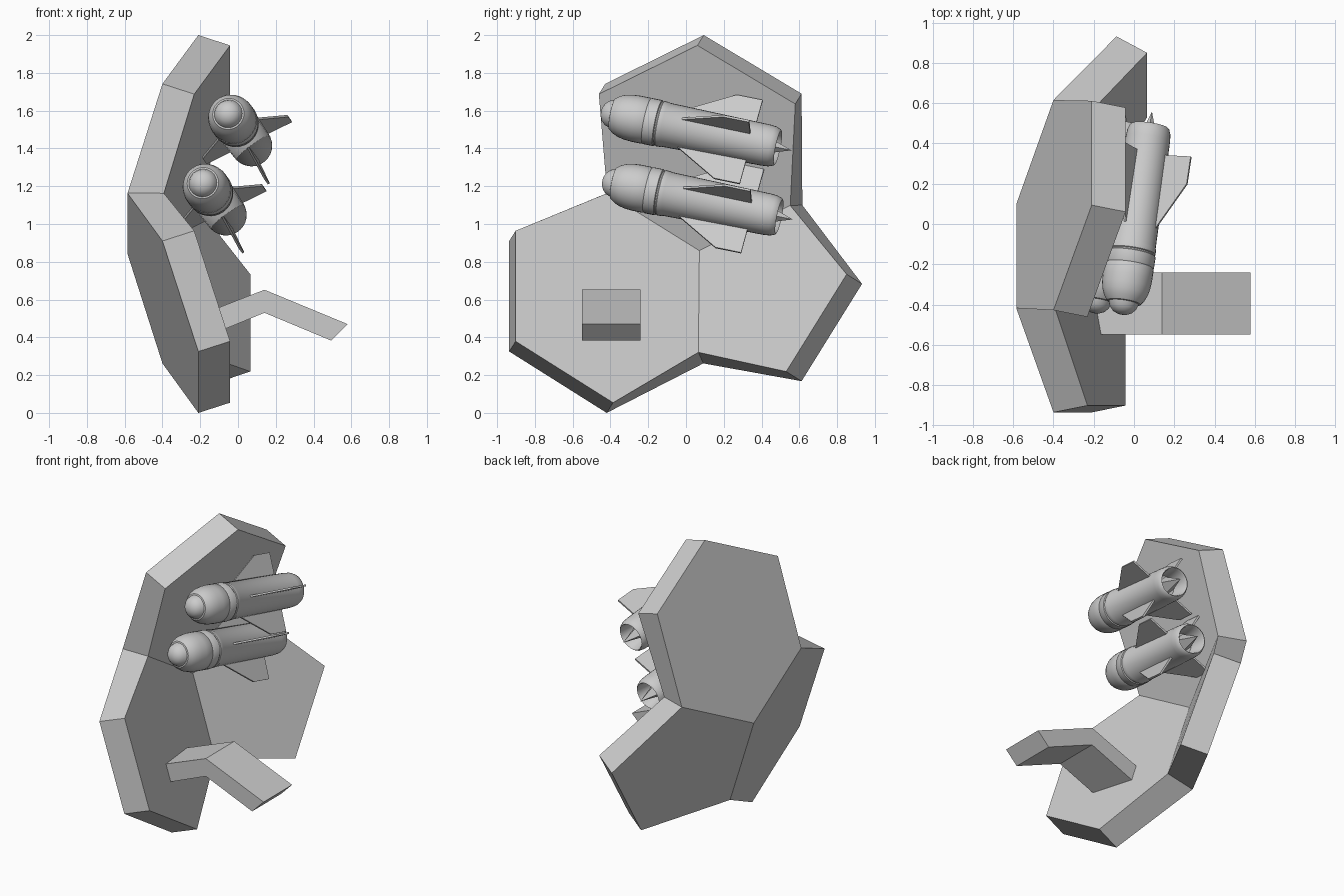
import bpy, bmesh, math
from mathutils import Vector, Matrix

if "Cube" in bpy.data.objects:
    bpy.data.objects.remove(bpy.data.objects["Cube"])


def make(name, verts, faces, smooth=False, matrix=None):
    me = bpy.data.meshes.new(name)
    me.from_pydata([tuple(v) for v in verts], [], faces)
    bm = bmesh.new()
    bm.from_mesh(me)
    bmesh.ops.remove_doubles(bm, verts=bm.verts, dist=1e-5)
    bmesh.ops.recalc_face_normals(bm, faces=bm.faces)
    bm.to_mesh(me)
    bm.free()
    ob = bpy.data.objects.new(name, me)
    bpy.context.collection.objects.link(ob)
    if matrix:
        ob.matrix_world = matrix
    if smooth:
        bpy.ops.object.select_all(action='DESELECT')
        bpy.context.view_layer.objects.active = ob
        ob.select_set(True)
        bpy.ops.object.shade_smooth_by_angle(angle=math.radians(35))
    return ob


def prism(name, outline, axis_fn, lo, hi, matrix=None):
    # extrude a 2D outline between lo and hi
    n = len(outline)
    v = [axis_fn(p, lo) for p in outline] + [axis_fn(p, hi) for p in outline]
    f = [list(range(n)), list(range(n, 2 * n))]
    f += [(i, (i + 1) % n, (i + 1) % n + n, i + n) for i in range(n)]
    return make(name, v, f, matrix=matrix)


# Armour shell: two hexagons and a pentagon sharing one corner, mitred thickness
V = [Vector(p) for p in [
    (-.585, .098, .842), (-.585, -.418, 1.163), (-.40, .616, 1.10), (-.40, .092, .262),
    (-.40, -.428, 1.742), (-.21, .094, 2.0), (-.21, .612, 1.69),
    (-.40, -.936, .91), (-.21, -.936, .325), (-.21, -.42, 0),
    (-.087, .932, .683), (-.087, .612, .168)]]
plates = [(0, 2, 6, 5, 4, 1), (0, 1, 7, 8, 9, 3), (0, 3, 11, 10, 2)]
T = .18
normals = []
for p in plates:
    n = Vector((0, 0, 0))
    for i in range(len(p)):
        n += V[p[i]].cross(V[p[(i + 1) % len(p)]])
    n.normalize()
    normals.append(n if n.x > 0 else -n)
inner = []
for i, v in enumerate(V):
    ns = [n for n, p in zip(normals, plates) if i in p]
    if len(ns) == 3:
        d = Matrix(ns).inverted() @ Vector((T, T, T))
    elif len(ns) == 2:
        d = (ns[0] + ns[1]) * T / (1 + ns[0].dot(ns[1]))
    else:
        d = ns[0] * T
    inner.append(v + d)
N = len(V)
faces = [list(p) for p in plates] + [[i + N for i in p] for p in plates]
edges = [(p[i], p[(i + 1) % len(p)]) for p in plates for i in range(len(p))]
faces += [(a, b, b + N, a + N) for a, b in edges if (b, a) not in edges]
make("armour_shell", V + inner, faces)

# Bent arm bracket
prism("bent_bracket",
      [(-.25, .50), (.14, .652), (.58, .47), (.493, .383), (.14, .53), (-.25, .37)],
      lambda p, y: (p[0], y, p[1]), -.55, -.24)

# Missiles: lathe profile as (distance behind nose, radius)
profile = [(0, 0), (.004, .025), (.015, .048), (.035, .066), (.06, .075), (.062, .084),
           (.085, .101), (.115, .114), (.15, .121), (.19, .124), (.245, .124),
           (.25, .121), (.255, .124), (.31, .124), (.314, .118), (.32, .118), (.324, .122),
           (.35, .121), (.355, .118), (.90, .111), (.935, .108), (.96, .099), (.966, .092),
           (.955, .085), (.84, .07), (.84, 0)]
SEG = 32


def lathe(name, prof, seg, matrix, smooth=True):
    v = [(r * math.cos(2 * math.pi * k / seg), r * math.sin(2 * math.pi * k / seg), s)
         for s, r in prof for k in range(seg)]
    f = [(j * seg + k, j * seg + (k + 1) % seg,
          (j + 1) * seg + (k + 1) % seg, (j + 1) * seg + k)
         for j in range(len(prof) - 1) for k in range(seg)]
    return make(name, v, f, smooth, matrix)


d = Vector((.148, 1, -.203)).normalized()
xc = (Vector((1, 0, 0)) - d * d.x).normalized()
yc = d.cross(xc)
fin = [(.42, .10), (.68, .252), (.82, .252), (.82, .10)]
for label, nose in (("upper", Vector((-.06, -.45, 1.595))),
                    ("lower", Vector((-.195, -.443, 1.229)))):
    M = Matrix((xc, yc, d)).transposed().to_4x4()
    M.translation = nose
    lathe(label + "_missile_body", profile, SEG, M)
    lathe(label + "_exhaust_spike", [(.835, 0), (.835, .068), (1.04, 0)], 4, M, False)
    for k in range(4):
        R = M @ Matrix.Rotation(math.radians(-25 + 90 * k), 4, 'Z')
        prism(f"{label}_fin_{k + 1}", fin, lambda p, t: (p[1], t, p[0]), -.006, .006, R)
